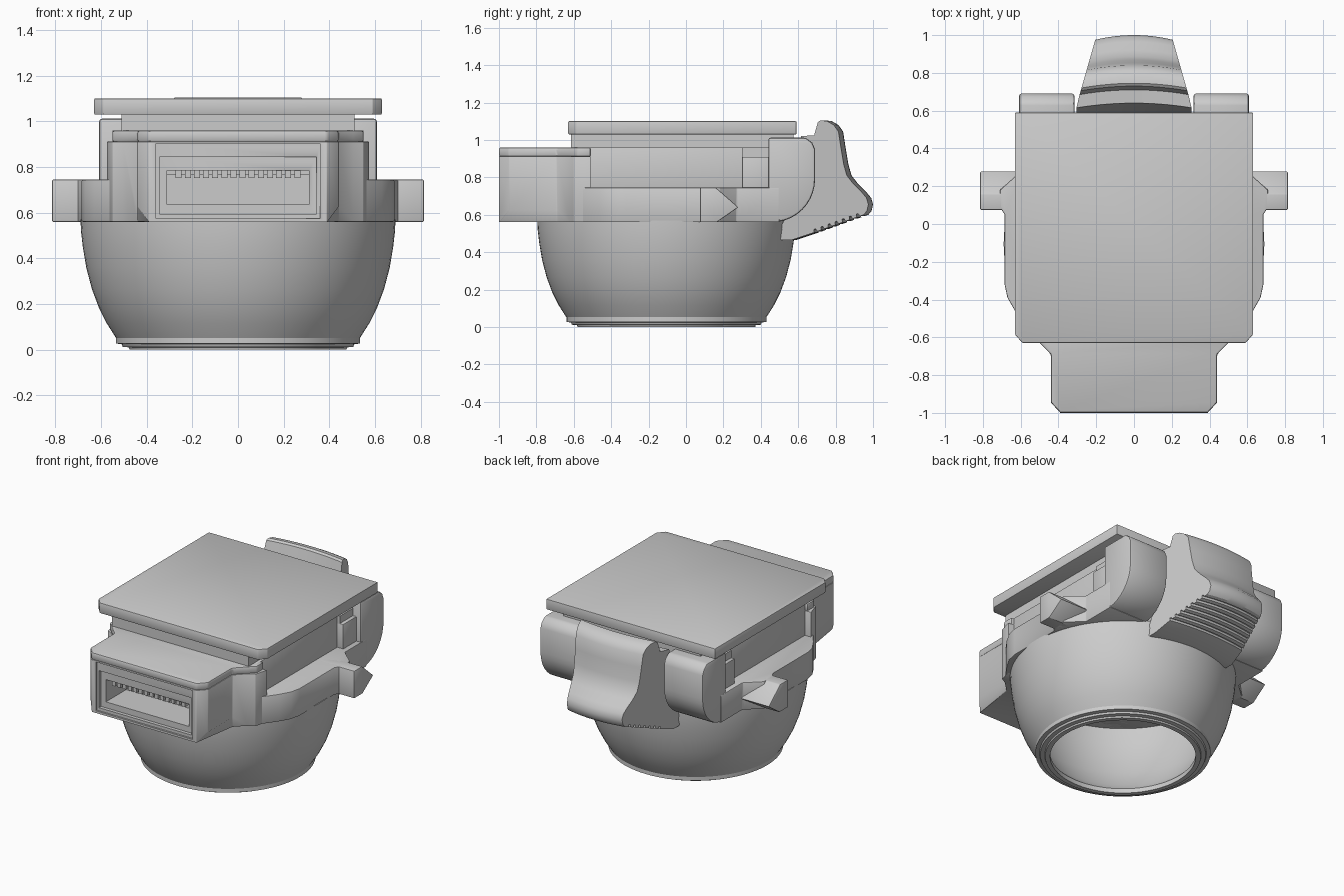
import bpy, bmesh, math
from mathutils import Vector

if "Cube" in bpy.data.objects:
    bpy.data.objects.remove(bpy.data.objects["Cube"])


def finish(name, bm, bevel=0.0, smooth=30):
    bmesh.ops.recalc_face_normals(bm, faces=bm.faces[:])
    me = bpy.data.meshes.new(name)
    bm.to_mesh(me)
    bm.free()
    ob = bpy.data.objects.new(name, me)
    bpy.context.collection.objects.link(ob)
    bpy.ops.object.select_all(action='DESELECT')
    ob.select_set(True)
    bpy.context.view_layer.objects.active = ob
    if bevel:
        m = ob.modifiers.new("bevel", 'BEVEL')
        m.width, m.segments, m.limit_method = bevel, 2, 'ANGLE'
        m.angle_limit = math.radians(35)
        bpy.ops.object.modifier_apply(modifier=m.name)
    bpy.ops.object.shade_smooth_by_angle(angle=math.radians(smooth))
    return ob


def prism(pts, lo, hi, axis):
    """Extrude a 2D outline along an axis: 'z' takes (x, y), 'x' takes (y, z)."""
    bm = bmesh.new()
    place = (lambda p, h: (p[0], p[1], h)) if axis == 'z' else (lambda p, h: (h, p[0], p[1]))
    a = [bm.verts.new(place(p, lo)) for p in pts]
    b = [bm.verts.new(place(p, hi)) for p in pts]
    bm.faces.new(a)
    bm.faces.new(b)
    n = len(pts)
    for i in range(n):
        j = (i + 1) % n
        bm.faces.new((a[i], a[j], b[j], b[i]))
    return bm


def mirrored(half):
    return half + [(-x, y) for x, y in reversed(half)]


def box(name, x0, x1, y0, y1, z0, z1, bevel=0.0):
    return finish(name, prism([(x0, y0), (x1, y0), (x1, y1), (x0, y1)], z0, z1, 'z'), bevel)


# Hollow bowl, turned around its own axis
CY = -0.105
outer = [(0.475, 0), (0.478, 0.01), (0.505, 0.012), (0.51, 0.024), (0.535, 0.027), (0.535, 0.052),
         (0.575, 0.115), (0.61, 0.185), (0.64, 0.265), (0.665, 0.36), (0.68, 0.45), (0.688, 0.52),
         (0.69, 0.57), (0.0, 0.60)]
inner = [(0.0, 0.575), (0.63, 0.575), (0.625, 0.45), (0.60, 0.33), (0.56, 0.21), (0.50, 0.09),
         (0.445, 0.03), (0.445, 0), (0.475, 0)]
bm = bmesh.new()
prof = [bm.verts.new((r, CY, z)) for r, z in inner + outer[1:]]
edges = [bm.edges.new((prof[i], prof[i + 1])) for i in range(len(prof) - 1)]
bmesh.ops.spin(bm, geom=prof + edges, cent=(0, CY, 0), axis=(0, 0, 1),
               angle=math.tau, steps=96, use_duplicate=False)
bmesh.ops.remove_doubles(bm, verts=bm.verts[:], dist=0.0005)
finish("bowl", bm)

# Collar around the bowl top
collar = [(0.50, -0.62), (0.55, -0.57), (0.63, -0.46), (0.67, -0.39), (0.685, -0.32), (0.685, 0.05),
          (0.71, 0.09), (0.71, 0.18), (0.61, 0.27), (0.61, 0.50)]
finish("collar", prism(mirrored(collar), 0.56, 0.745, 'z'), 0.006)

# Core block and rear posts
box("core", -0.53, 0.53, -0.56, 0.50, 0.70, 0.96, 0.004)
for s in (-1, 1):
    x0, x1 = sorted((s * 0.50, s * 0.575))
    box("rear_post", x0, x1, 0.30, 0.46, 0.70, 0.91, 0.004)
    box("post_cap", *sorted((s * 0.50, s * 0.55)), 0.30, 0.46, 0.90, 0.96)

# Top plate on its neck
box("neck", -0.51, 0.51, -0.615, 0.575, 0.95, 1.035)
plate = [(0.59, -0.63), (0.63, -0.585), (0.63, 0.59)]
finish("top_plate", prism(mirrored(plate), 1.03, 1.10, 'z'), 0.004)

# Connector housing with chamfered lower edges
front = [(0.39, -1.0), (0.44, -0.945), (0.44, -0.69), (0.505, -0.625), (0.55, -0.60), (0.575, -0.51)]
bm = prism(mirrored(front), 0.56, 0.912, 'z')
low = [e for e in bm.edges if all(abs(abs(v.co.x) - 0.44) < 0.001 and v.co.z < 0.6 for v in e.verts)]
bmesh.ops.recalc_face_normals(bm, faces=bm.faces[:])
bmesh.ops.bevel(bm, geom=low, offset=0.065, segments=1, affect='EDGES')
housing = finish("connector_housing", bm, 0.004)
lid = front[:4] + [(0.55, -0.58), (0.55, -0.51)]
finish("housing_lid", prism(mirrored(lid), 0.91, 0.96, 'z'), 0.01)

# Stepped socket opening
for w, z0, z1, depth in ((0.36, 0.575, 0.903, 0.012), (0.345, 0.595, 0.845, 0.035),
                         (0.31, 0.635, 0.785, 0.25)):
    cut = box("socket_cutter", -w, w, -1.1, -1.0 + depth, z0, z1)
    cut.hide_render = True
    m = housing.modifiers.new("socket", 'BOOLEAN')
    m.operation, m.solver, m.object = 'DIFFERENCE', 'EXACT', cut
    bpy.context.view_layer.objects.active = housing
    bpy.ops.object.modifier_apply(modifier=m.name)
    bpy.data.objects.remove(cut)

# Contact pins
box("pin_bar", -0.31, 0.31, -0.93, -0.74, 0.768, 0.79)
for i in range(14):
    x = -0.26 + i * 0.04
    box("contact_pin", x - 0.013, x + 0.013, -0.955, -0.74, 0.752, 0.787)

# Side arms and rear lugs
arm = [(0.075, 0.56), (0.075, 0.745), (0.16, 0.745), (0.28, 0.64), (0.165, 0.56)]
lug = [(0.44, 0.56)] + [(0.46 + 0.23 * math.sin(a), 0.79 - 0.23 * math.cos(a))
                        for a in [math.pi / 2 * k / 10 for k in range(11)]]
lug += [(0.69, 0.95), (0.675, 0.985), (0.64, 1.012), (0.44, 1.012)]
for s in (-1, 1):
    finish("side_arm", prism(arm, *sorted((s * 0.55, s * 0.815)), 'x'), 0.006)
    finish("rear_lug", prism(lug, *sorted((s * 0.315, s * 0.608)), 'x'), 0.012)

# Rear lever: crowned, tapering slab with grip ridges underneath
lever = [(0.64, 1.02), (0.71, 1.025), (0.73, 1.095), (0.745, 1.105), (0.78, 1.10), (0.815, 1.08),
         (0.84, 1.045), (0.853, 0.96), (0.868, 0.87), (0.885, 0.81), (0.92, 0.765), (0.965, 0.72),
         (0.99, 0.69), (1.0, 0.655), (0.992, 0.62)]
a, b = Vector((0.975, 0.60)), Vector((0.71, 0.505))
for k in range(7):
    for f, d in ((0.0, 0.0), (0.55, 0.0), (0.65, 0.016), (0.9, 0.016)):
        p = a.lerp(b, (k + f) / 7)
        lever.append((p.x - 0.34 * d, p.y + 0.94 * d))
lever += [(0.71, 0.505), (0.59, 0.465), (0.535, 0.465), (0.522, 0.48), (0.535, 0.54), (0.57, 0.62),
          (0.595, 0.75), (0.62, 0.92)]
bm = bmesh.new()
N = 16
rows = []
for i in range(N + 1):
    t = -1 + 2 * i / N
    row = []
    for y, z in lever:
        w = 0.305 - 0.10 * max(0.0, y - 0.65) / 0.35
        row.append(bm.verts.new((t * w, y - 0.025 * t * t, z)))
    rows.append(row)
n = len(lever)
for r, q in zip(rows, rows[1:]):
    for i in range(n):
        j = (i + 1) % n
        bm.faces.new((r[i], r[j], q[j], q[i]))
bm.faces.new(rows[0])
bm.faces.new(rows[-1])
finish("rear_lever", bm)
